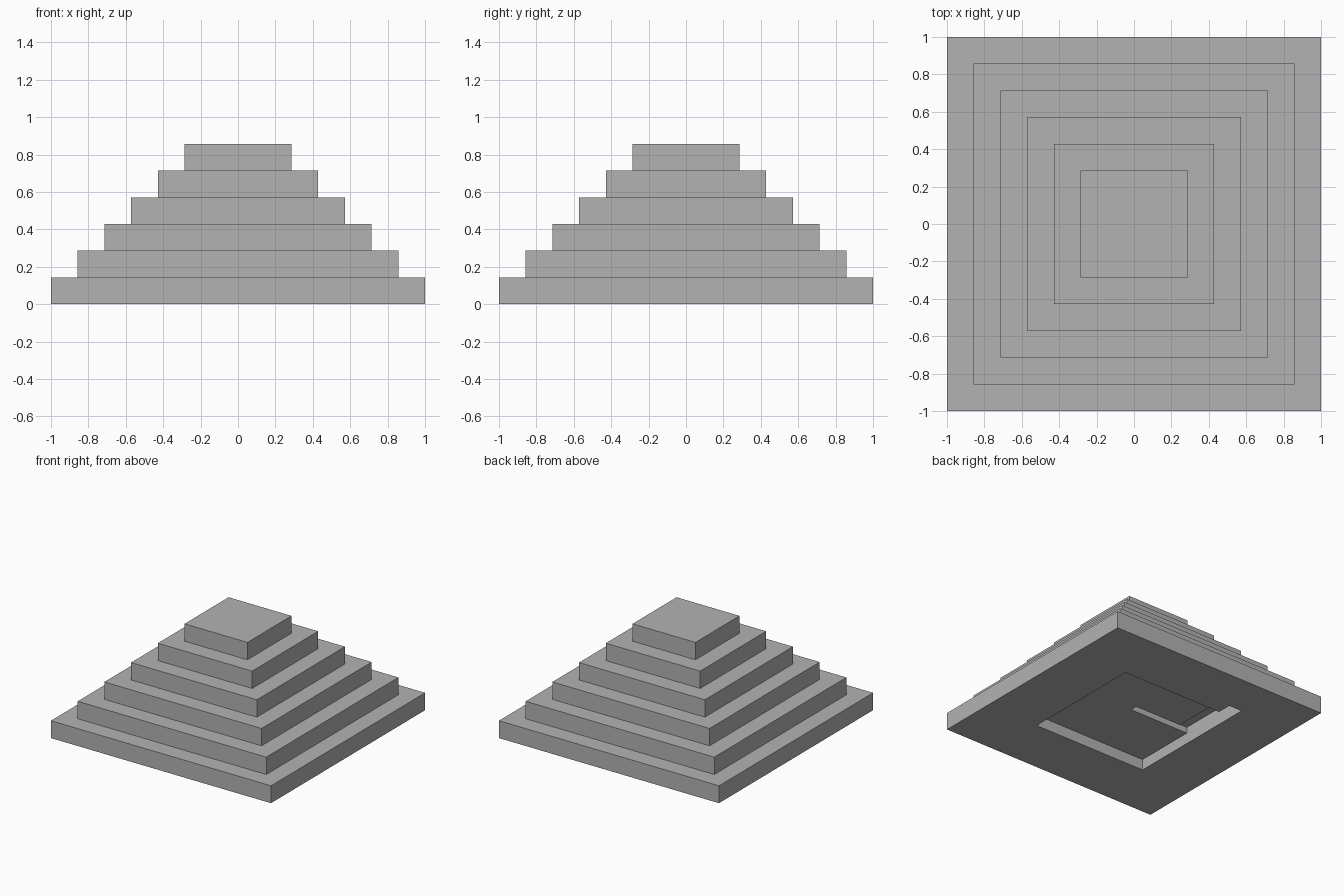
import bpy
import bmesh
from mathutils import Matrix, Vector

cube = bpy.data.objects.get("Cube")
if cube:
    bpy.data.objects.remove(cube, do_unlink=True)

STEP = 1 / 7      # rise and tread of every tier
TIERS = 6

stone = bpy.data.materials.new("grey_stone")
stone.use_nodes = True
stone.diffuse_color = (0.45, 0.45, 0.45, 1)
stone.node_tree.nodes["Principled BSDF"].inputs["Base Color"].default_value = (0.45, 0.45, 0.45, 1)


def add_object(name, bm):
    bmesh.ops.recalc_face_normals(bm, faces=bm.faces)
    mesh = bpy.data.meshes.new(name)
    bm.to_mesh(mesh)
    bm.free()
    mesh.materials.append(stone)
    obj = bpy.data.objects.new(name, mesh)
    bpy.context.collection.objects.link(obj)
    return obj


def box(bm, low, high):
    low, high = Vector(low), Vector(high)
    place = Matrix.Translation((low + high) / 2) @ Matrix.Diagonal((*(high - low), 1))
    bmesh.ops.create_cube(bm, size=1, matrix=place)


# Stepped body: raise each tier, then inset its top for the next one
bm = bmesh.new()
box(bm, (-1, -1, 0), (1, 1, STEP))
for tier in range(1, TIERS):
    bm.faces.ensure_lookup_table()
    top = max(bm.faces, key=lambda f: f.calc_center_median().z - f.calc_area() * 0.001)
    bmesh.ops.inset_individual(bm, faces=[top], thickness=STEP, use_even_offset=True)
    raised = bmesh.ops.extrude_discrete_faces(bm, faces=[top])["faces"]
    bmesh.ops.translate(bm, verts=raised[0].verts, vec=(0, 0, STEP))
body = add_object("stepped_body", bm)

# Underside hollows: chamber, side trench with entry notch, and inner passage
hollows = {
    "chamber": ((-0.52, -0.52, -0.1), (0.52, 0.52, 0.09)),
    "side_trench": ((-0.52, 0.0, -0.1), (-0.40, 0.64, 0.14)),
    "inner_passage": ((-0.45, 0.0, -0.1), (0.03, 0.06, 0.14)),
}
for name, (low, high) in hollows.items():
    bm = bmesh.new()
    box(bm, low, high)
    cutter = add_object(name + "_cutter", bm)
    cutter.hide_render = True
    cutter.hide_set(True)
    cutter.display_type = 'WIRE'
    cut = body.modifiers.new(name, 'BOOLEAN')
    cut.operation = 'DIFFERENCE'
    cut.solver = 'EXACT'
    cut.object = cutter
